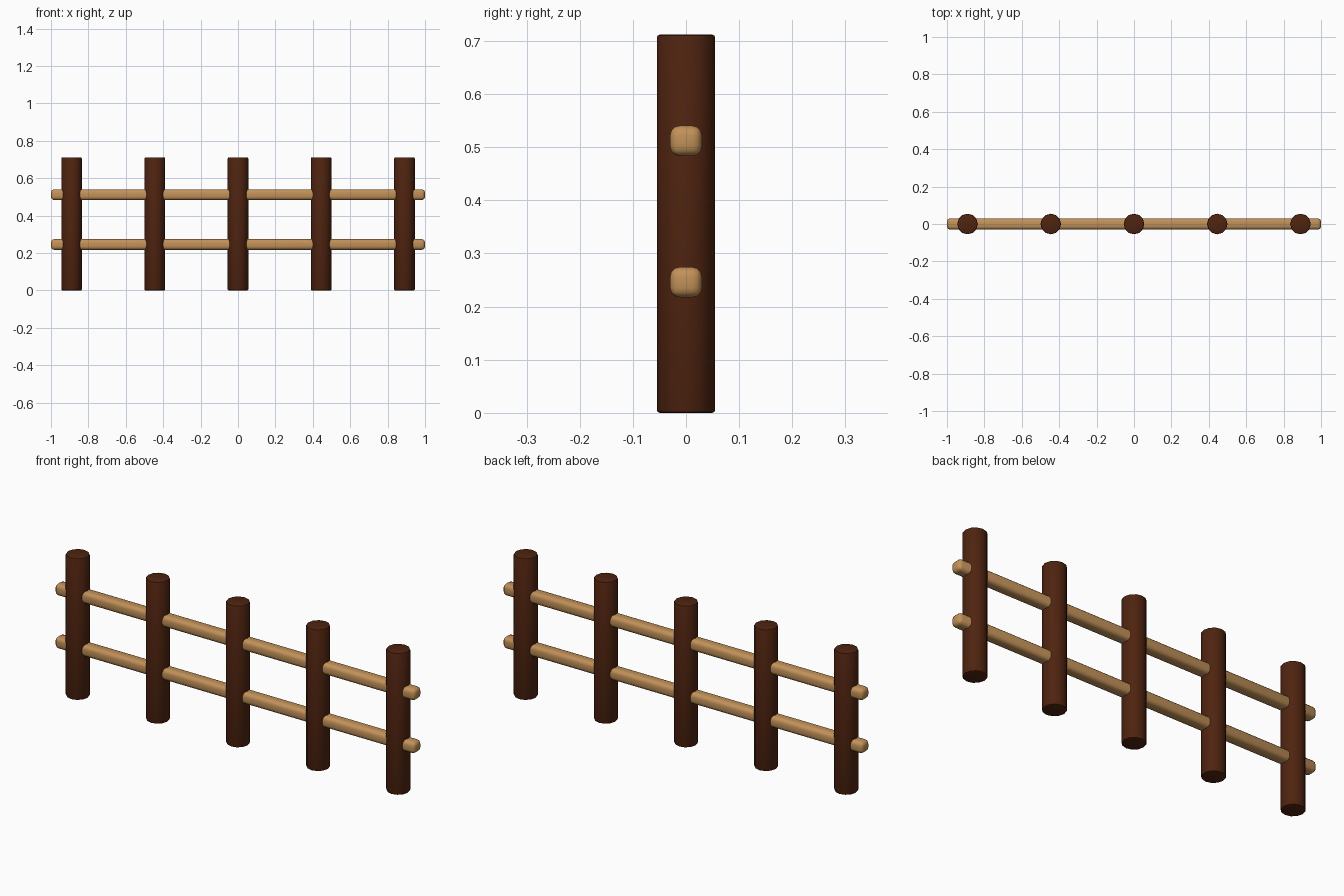
import bpy, math

if "Cube" in bpy.data.objects:
    bpy.data.objects.remove(bpy.data.objects["Cube"])

def material(name, rgb):
    m = bpy.data.materials.new(name)
    m.diffuse_color = (*rgb, 1)
    m.use_nodes = True
    m.node_tree.nodes["Principled BSDF"].inputs["Base Color"].default_value = m.diffuse_color
    return m

dark_wood = material("dark brown wood", (0.078, 0.017, 0.005))
light_wood = material("light tan wood", (0.54, 0.285, 0.10))

def finish(obj, name, mat, width, segments, limit):
    """Name, colour, round the edges and smooth a part."""
    obj.name = name
    obj.data.materials.append(mat)
    bevel = obj.modifiers.new("rounded edges", 'BEVEL')
    bevel.width = width
    bevel.segments = segments
    bevel.limit_method = 'ANGLE'
    bevel.angle_limit = math.radians(limit)
    bpy.ops.object.modifier_apply(modifier=bevel.name)
    bpy.ops.object.shade_smooth_by_angle(angle=math.radians(40))

# Upright round posts
POST_HEIGHT = 0.712
for i in range(5):
    bpy.ops.mesh.primitive_cylinder_add(
        vertices=12, radius=0.055, depth=POST_HEIGHT,
        location=((i - 2) * 0.445, 0, POST_HEIGHT / 2))
    finish(bpy.context.object, f"post_{i + 1}", dark_wood, 0.006, 2, 60)

# Horizontal rounded rails running through the posts
for name, z in (("lower_rail", 0.246), ("upper_rail", 0.512)):
    bpy.ops.mesh.primitive_cube_add(size=1, location=(0, 0, z))
    rail = bpy.context.object
    rail.scale = (2.0, 0.06, 0.057)
    bpy.ops.object.transform_apply(location=False, rotation=False, scale=True)
    finish(rail, name, light_wood, 0.018, 3, 60)
